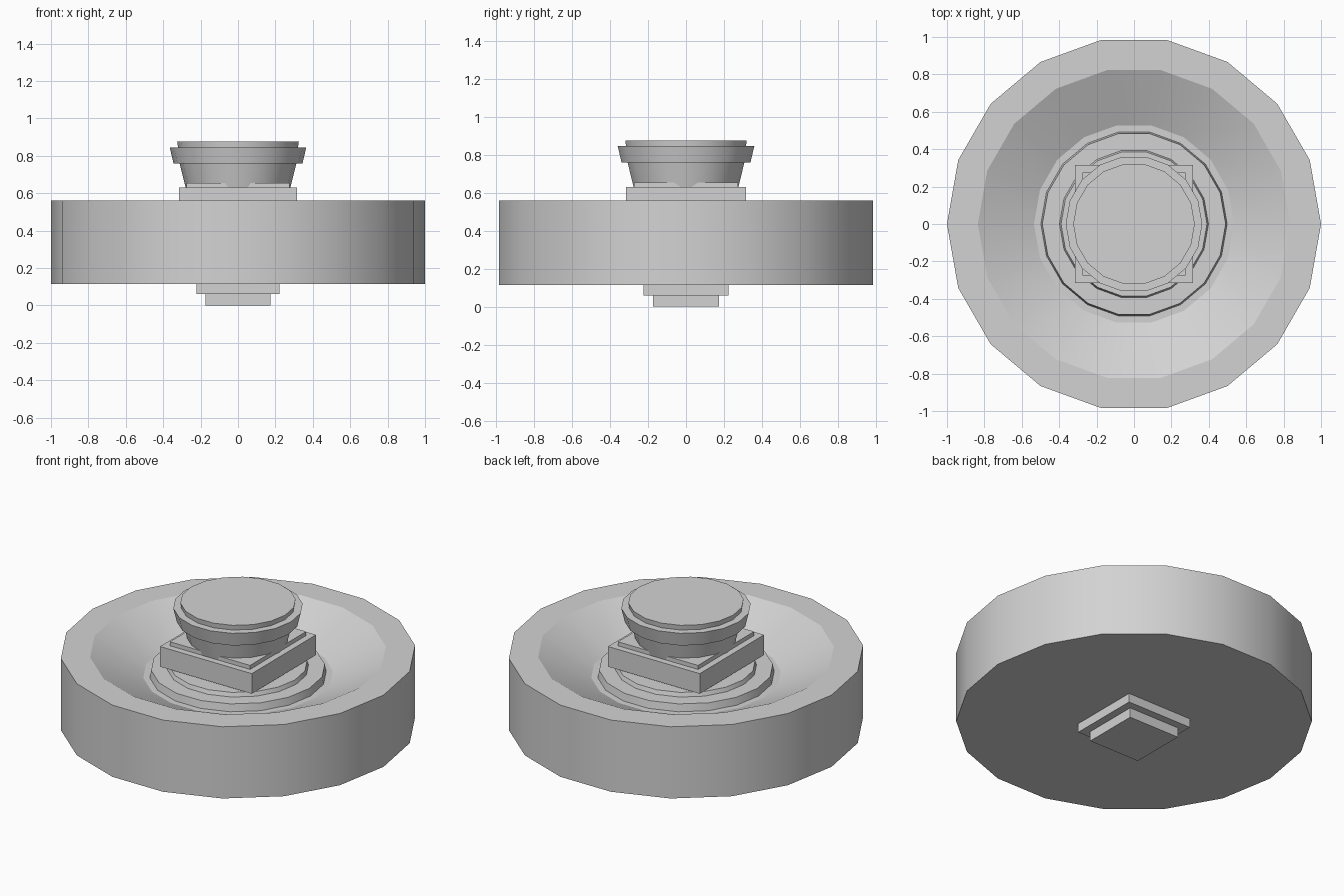
import bpy
import bmesh
from math import cos, sin, pi

if "Cube" in bpy.data.objects:
    bpy.data.objects.remove(bpy.data.objects["Cube"])

GREY = (0.65, 0.65, 0.65, 1)
grey = bpy.data.materials.new("plain grey")
grey.use_nodes = True
grey.diffuse_color = GREY
grey.node_tree.nodes["Principled BSDF"].inputs["Base Color"].default_value = GREY


def finish(name, bm):
    bmesh.ops.recalc_face_normals(bm, faces=bm.faces)
    mesh = bpy.data.meshes.new(name)
    bm.to_mesh(mesh)
    bm.free()
    mesh.materials.append(grey)
    obj = bpy.data.objects.new(name, mesh)
    bpy.context.collection.objects.link(obj)
    return obj


def lathe(name, profile, sides=18):
    """Turn (radius, z) points round the z axis and cap both ends."""
    bm = bmesh.new()
    rings = [[bm.verts.new((r * cos(2 * pi * i / sides), r * sin(2 * pi * i / sides), z))
              for i in range(sides)] for r, z in profile]
    for low, high in zip(rings, rings[1:]):
        for i in range(sides):
            j = (i + 1) % sides
            bm.faces.new((low[i], low[j], high[j], high[i])).smooth = True
    bm.faces.new(rings[0])
    bm.faces.new(rings[-1])
    # Horizontal ring edges stay crisp, facets round the axis blend
    for e in bm.edges:
        a, b = e.verts
        e.smooth = abs(a.co.z - b.co.z) > 1e-5 
    return finish(name, bm)


def block(name, half, bottom, top):
    bm = bmesh.new()
    bmesh.ops.create_cube(bm, size=1)
    for v in bm.verts:
        v.co.x *= 2 * half
        v.co.y *= 2 * half
        v.co.z = top if v.co.z > 0 else bottom
    return finish(name, bm)


# Dished drum
lathe("drum", [(1, 0.115), (1, 0.56), (0.835, 0.56), (0.535, 0.42)])

# Stepped discs on the dish floor
lathe("floor_disc", [(0.5, 0.41), (0.49, 0.465)])
lathe("hub_disc", [(0.4, 0.46), (0.39, 0.49)])

# Square mounting blocks above the drum
block("hub_spacer", 0.27, 0.48, 0.52)
block("mounting_block", 0.315, 0.505, 0.63)
block("mounting_plate", 0.275, 0.62, 0.655)

# Neck, collar and cap
lathe("neck", [(0.28, 0.63), (0.315, 0.77)])
lathe("collar", [(0.345, 0.76), (0.365, 0.845)])
lathe("cap", [(0.32, 0.84), (0.325, 0.876)])

# Square foot under the drum
block("upper_foot", 0.223, 0.06, 0.12)
block("lower_foot", 0.175, 0, 0.065)
